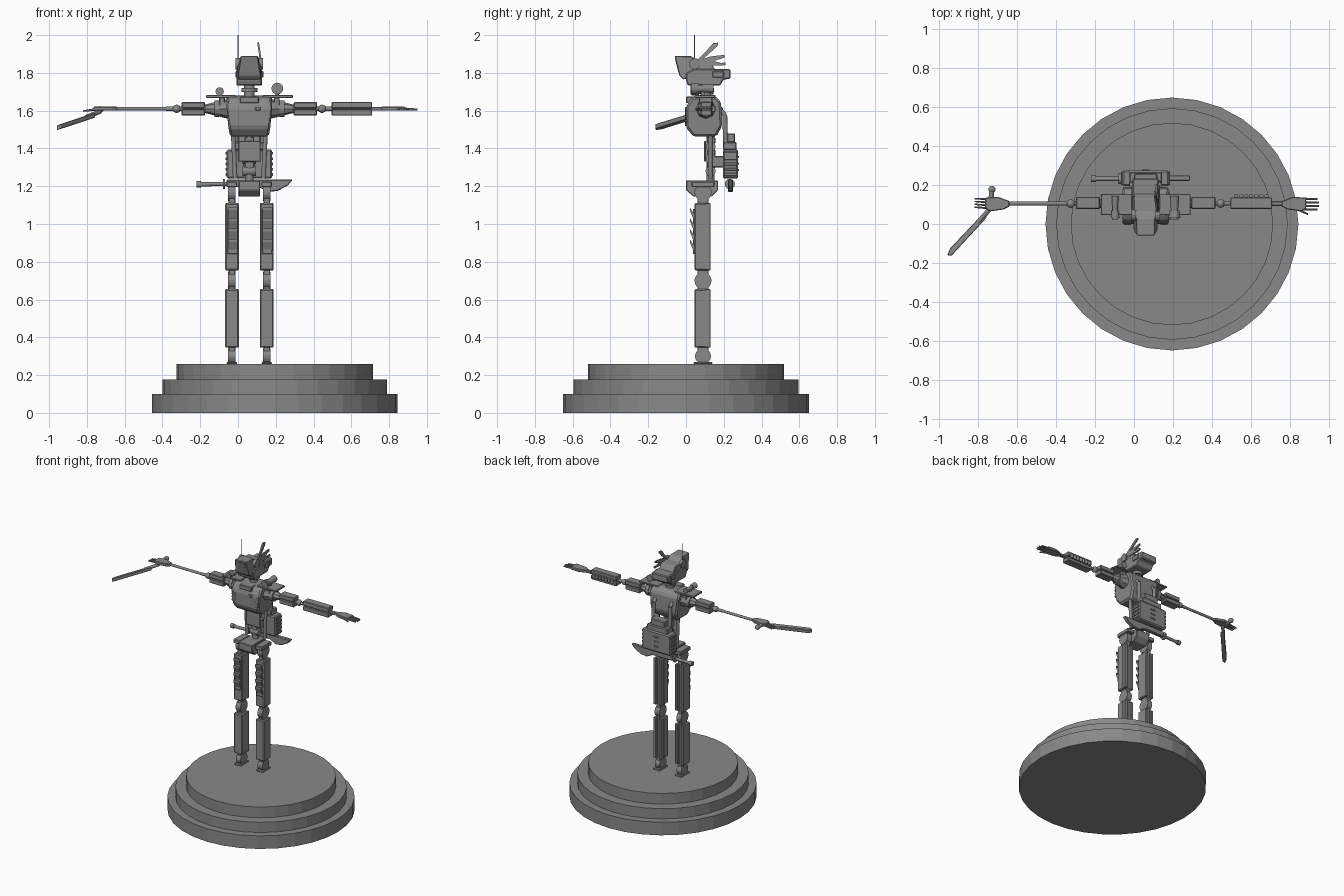
import bpy, bmesh, math
from mathutils import Vector, Matrix

if "Cube" in bpy.data.objects:
    bpy.data.objects.remove(bpy.data.objects["Cube"])

grey = bpy.data.materials.new("plain_grey")
grey.use_nodes = True
grey.diffuse_color = (0.25, 0.25, 0.25, 1)
grey.node_tree.nodes["Principled BSDF"].inputs["Base Color"].default_value = (0.25, 0.25, 0.25, 1)

MID = 0.06      # centre plane of the figure
ARM_Y, ARM_Z = 0.105, 1.61


def finish(name, bm, bevel=0):
    bmesh.ops.recalc_face_normals(bm, faces=bm.faces)
    mesh = bpy.data.meshes.new(name)
    bm.to_mesh(mesh)
    bm.free()
    mesh.materials.append(grey)
    ob = bpy.data.objects.new(name, mesh)
    bpy.context.collection.objects.link(ob)
    if bevel:
        mod = ob.modifiers.new("bevel", 'BEVEL')
        mod.width, mod.segments = bevel, 1
    return ob


def box(name, x, y, z, bevel=0.004):
    """Box from (low, high) ranges."""
    bm = bmesh.new()
    bmesh.ops.create_cube(bm, size=1)
    for v in bm.verts:
        v.co = [r[0] + (c + 0.5) * (r[1] - r[0]) for r, c in zip((x, y, z), v.co)]
    return finish(name, bm, bevel)


def rod(name, a, b, r, r2=None, sides=12):
    """Cylinder or cone between two points."""
    a, b = Vector(a), Vector(b)
    bm = bmesh.new()
    bmesh.ops.create_cone(bm, cap_ends=True, segments=sides, radius1=r,
                          radius2=r if r2 is None else r2, depth=(b - a).length)
    turn = (b - a).to_track_quat('Z', 'Y').to_matrix().to_4x4()
    bm.transform(Matrix.Translation((a + b) / 2) @ turn)
    return finish(name, bm)


def ball(name, at, r):
    bm = bmesh.new()
    bmesh.ops.create_uvsphere(bm, u_segments=16, v_segments=8, radius=r)
    bm.transform(Matrix.Translation(at))
    return finish(name, bm)


def prism(name, pts, lo, hi, axis='x', bevel=0.0, shape=None):
    """Extrude a profile: (y, z) along x, (x, z) along y or (x, y) along z."""
    place = {'x': lambda p, d: (d, p[0], p[1]),
             'y': lambda p, d: (p[0], d, p[1]),
             'z': lambda p, d: (p[0], p[1], d)}[axis]
    bm = bmesh.new()
    rings = [[bm.verts.new(place(p, d)) for p in pts] for d in (lo, hi)]
    bm.faces.new(rings[0])
    bm.faces.new(rings[1])
    for i in range(len(pts)):
        j = (i + 1) % len(pts)
        bm.faces.new((rings[0][i], rings[0][j], rings[1][j], rings[1][i]))
    if shape:
        for v in bm.verts:
            shape(v.co)
    return finish(name, bm, bevel)


# Stepped round base
for i, (r, z0, z1) in enumerate([(0.65, 0, 0.1), (0.595, 0.1, 0.178), (0.52, 0.178, 0.26)]):
    rod(f"base_step_{i}", (0.195, 0, z0), (0.195, 0, z1), r, sides=32)

# Legs
for side, s in (("right", -1), ("left", 1)):
    cx = MID + s * 0.092
    box(f"{side}_foot", (cx - 0.028, cx + 0.028), (0.04, 0.14), (0.258, 0.27))
    for part, z, r in (("ankle", 0.3, 0.042), ("knee", 0.7, 0.045), ("hip_joint", 1.168, 0.045)):
        rod(f"{side}_{part}", (cx - 0.02, 0.09, z), (cx + 0.02, 0.09, z), r, sides=20)
    for i, (z0, z1) in enumerate([(0.31, 0.35), (0.65, 0.69), (0.71, 0.76), (1.1, 1.16)]):
        box(f"{side}_leg_link_{i}", (cx - 0.018, cx + 0.018), (0.06, 0.12), (z0, z1))
    for part, z0, z1 in (("shin", 0.345, 0.655), ("thigh", 0.755, 1.11)):
        box(f"{side}_{part}", (cx - 0.036, cx + 0.036), (0.045, 0.108), (z0, z1), 0.006)
        for k in (-1, 1):
            box(f"{side}_{part}_rear_rail_{k}", (cx + k * 0.024 - 0.011, cx + k * 0.024 + 0.011),
                (0.1, 0.13), (z0, z1), 0.003)
        rod(f"{side}_{part}_piston", (cx, 0.113, z0), (cx, 0.113, z1), 0.009)
    # Overlapping slanted thigh plates
    box(f"{side}_thigh_panel", (cx - 0.024, cx + 0.03), (0.036, 0.05), (0.84, 1.08))
    for i in range(4):
        z = 0.85 + i * 0.056
        prism(f"{side}_thigh_plate_{i}", [(0.042, z), (0.02, z + 0.055), (0.02, z + 0.07), (0.044, z + 0.03)],
              cx - 0.022, cx + 0.03)

# Pelvis
prism("pelvis", [(0, 1.23), (0.17, 1.23), (0.17, 1.18), (0.135, 1.145), (0.04, 1.145), (0, 1.18)],
      MID - 0.057, MID + 0.057, bevel=0.004)
for s in (-1, 1):
    box(f"pelvis_side_{s}", (MID + s * 0.092 - 0.028, MID + s * 0.092 + 0.028), (0.03, 0.15), (1.195, 1.225))

# Spine and belly
rod("spine_core", (MID, 0.13, 1.22), (MID, 0.13, 1.47), 0.022)
for i in range(3):
    z = 1.28 + i * 0.065
    rod(f"spine_disc_{i}", (MID - 0.035, 0.13, z), (MID + 0.035, 0.13, z), 0.027)
    box(f"spine_block_{i}", (MID - 0.025, MID + 0.025), (0.11, 0.155), (z + 0.015, z + 0.05))
box("belly_plate", (MID - 0.06, MID + 0.06), (0.095, 0.107), (1.33, 1.44))
for s in (-1, 1):
    rod(f"belly_hose_{s}", (MID + s * 0.075, 0.13, 1.24), (MID + s * 0.085, 0.13, 1.47), 0.012)


# Chest, narrowing downwards
def narrow(co):
    t = min(1, max(0, (co.z - 1.46) / 0.15))
    k = 0.8 + 0.2 * t - (0.1 if co.z > 1.66 else 0)
    co.x = MID + (co.x - MID) * k


prism("chest", [(0, 1.62), (0.03, 1.67), (0.15, 1.68), (0.185, 1.65), (0.192, 1.52),
                (0.16, 1.462), (0.04, 1.462), (0, 1.51)],
      MID - 0.128, MID + 0.128, bevel=0.012, shape=narrow)
box("collar_panel", (MID - 0.05, MID + 0.05), (0.0, 0.06), (1.64, 1.675))
box("chest_buckle", (MID + 0.03, MID + 0.06), (-0.006, 0.02), (1.6, 1.62))
for s in (-1, 1):
    for i in range(4):
        x, z = MID + s * 0.1, 1.53 + i * 0.022
        prism(f"chest_vent_{s}_{i}", [(x + s * 0.012, z + 0.02), (x + s * 0.012, z + 0.012),
              (x - s * 0.025, z - 0.01), (x - s * 0.025, z - 0.004)], -0.005, 0.02, 'y')
    # Shoulder sockets and top plates
    outer = MID + s * 0.235
    inner = MID + s * 0.115
    rod(f"shoulder_{s}", (inner, ARM_Y, ARM_Z), (outer, ARM_Y, ARM_Z), 0.052, 0.022, 8)
    rod(f"shoulder_ring_{s}", (MID + s * 0.16, ARM_Y, ARM_Z), (MID + s * 0.185, ARM_Y, ARM_Z), 0.043)
    ends = sorted((MID + s * 0.07, MID + s * 0.23))
    box(f"shoulder_plate_{s}", ends, (0.045, 0.155), (1.668, 1.682), 0.003)
    box(f"shoulder_plate_post_{s}", sorted((MID + s * 0.13, MID + s * 0.16)), (0.07, 0.14), (1.62, 1.67))

# Shoulder lamps
for name, x, z, r in (("right_lamp", -0.097, 1.702, 0.022), ("left_lamp", 0.208, 1.717, 0.031)):
    rod(name, (x, 0.03, z), (x, 0.07, z), r, r * 0.8, 16)
    rod(name + "_body", (x, 0.07, z), (x, 0.145, z), r * 0.6, r * 0.8)
    rod(name + "_lens", (x, 0.024, z), (x, 0.03, z), r * 0.7, sides=16)
    rod(name + "_post", (x, 0.09, 1.675), (x, 0.09, z), 0.009)

# Backpack
box("backpack", (MID - 0.12, MID + 0.12), (0.195, 0.275), (1.24, 1.395), 0.008)
box("backpack_top", (MID - 0.085, MID + 0.085), (0.195, 0.268), (1.39, 1.435), 0.006)
box("backpack_cap", (MID - 0.06, MID + 0.06), (0.195, 0.26), (1.43, 1.48), 0.006)
box("backpack_spine_mount", (MID - 0.03, MID + 0.03), (0.14, 0.2), (1.3, 1.36))
for s in (-1, 1):
    x = MID + s * 0.07
    rod(f"backpack_hose_{s}", (x, 0.21, 1.42), (x, 0.205, 1.58), 0.013)
    rod(f"backpack_hose_top_{s}", (x, 0.206, 1.578), (x, 0.17, 1.61), 0.013)
    for i in range(5):
        z = 1.255 + i * 0.028
        box(f"backpack_rib_{s}_{i}", sorted((MID + s * 0.115, MID + s * 0.126)), (0.2, 0.27), (z, z + 0.014), 0.002)
for i in range(3):
    box(f"backpack_slot_{i}", (MID - 0.02, MID + 0.02), (0.27, 0.28), (1.28 + i * 0.035, 1.29 + i * 0.035), 0.002)

# Sheathed blade below the backpack
prism("sheath", [(-0.06, 1.235), (0.29, 1.235), (0.265, 1.205), (0.21, 1.175), (0.16, 1.17), (0.11, 1.195), (-0.06, 1.195)],
      0.222, 0.25, 'y', 0.004)
rod("sword_grip", (-0.2, 0.232, 1.21), (-0.06, 0.232, 1.212), 0.011)
rod("sword_pommel", (-0.22, 0.232, 1.21), (-0.195, 0.232, 1.21), 0.017)
rod("sword_guard", (-0.08, 0.232, 1.212), (-0.068, 0.232, 1.212), 0.027)

# Neck and head
rod("neck", (MID, 0.105, 1.66), (MID, 0.105, 1.75), 0.028)
rod("neck_ring", (MID, 0.105, 1.7), (MID, 0.105, 1.72), 0.042)
prism("jaw", [(0, 1.76), (0.01, 1.732), (0.18, 1.732), (0.2, 1.765), (0.235, 1.768),
              (0.235, 1.82), (0.04, 1.82), (0, 1.8)], MID - 0.068, MID + 0.068, bevel=0.006)
prism("skull", [(-0.06, 1.89), (0.03, 1.888), (0.06, 1.86), (0.13, 1.855), (0.16, 1.81), (-0.015, 1.765), (-0.035, 1.785)],
      MID - 0.062, MID + 0.062, bevel=0.004,
      shape=lambda co: setattr(co, "x", MID + (co.x - MID) * (0.72 if co.z > 1.87 else 1)))
prism("visor", [(-0.058, 1.873), (-0.04, 1.8), (-0.03, 1.8), (-0.045, 1.873)], MID - 0.032, MID + 0.032)
for s in (-1, 1):
    rod(f"ear_disc_{s}", (MID + s * 0.05, 0.045, 1.848), (MID + s * 0.073, 0.045, 1.848), 0.03, sides=16)
    box(f"jaw_block_{s}", sorted((MID + s * 0.055, MID + s * 0.074)), (0.14, 0.2), (1.775, 1.81))
rod("antenna", (0, 0.045, 1.84), (0, 0.045, 2.0), 0.003, sides=6)

# Crest feathers on the left ear
for i, (y, z) in enumerate([(0.17, 1.96), (0.205, 1.895), (0.21, 1.855)]):
    dy, dz = y - 0.05, z - 1.85
    prism(f"crest_feather_{i}", [(0.05, 1.84), (0.05 + dy * 0.6, 1.835 + dz * 0.6), (y, z - 0.014), (y, z),
          (y - 0.025, z - 0.002), (0.05 + dy * 0.5, 1.864 + dz * 0.5), (0.05, 1.86)],
          0.118, 0.128, shape=lambda co: setattr(co, "x", co.x - max(0, co.z - 1.85) * 0.15))

# Arms: upper arm, elbow, forearm, hand
for side, s in (("right", -1), ("left", 1)):
    def X(d):
        return MID + s * d
    for k in (-1, 1):
        z = ARM_Z + k * 0.019
        box(f"{side}_upper_arm_shell_{k}", sorted((X(0.235), X(0.358))), (0.077, 0.14), (z - 0.0165, z + 0.0165))
    rod(f"{side}_arm_core", (X(0.22), ARM_Y, ARM_Z), (X(0.44), ARM_Y, ARM_Z), 0.011)
    ball(f"{side}_elbow", (X(0.385), ARM_Y, ARM_Z), 0.022)
    rod(f"{side}_forearm_rod", (X(0.4), ARM_Y, ARM_Z), (X(0.71), ARM_Y, ARM_Z), 0.0095)
    # Hand
    w = X(0.7)
    prism(f"{side}_palm", [(w, 0.09), (w + s * 0.03, 0.075), (w + s * 0.1, 0.065), (w + s * 0.125, 0.08),
          (w + s * 0.125, 0.135), (w + s * 0.06, 0.14), (w, 0.118)], ARM_Z - 0.01, ARM_Z + 0.012, 'z', 0.004)

# Right hand grips a blade
rod("right_thumb", (-0.735, 0.12, 1.607), (-0.732, 0.175, 1.607), 0.013)
ball("right_thumb_tip", (-0.73, 0.178, 1.606), 0.018)
for i in range(4):
    y = 0.082 + i * 0.015
    rod(f"right_finger_{i}", (-0.75, y, 1.607), (-0.82, y + 0.004, 1.598), 0.007, 0.004, 6)
tip, hilt = Vector((-0.95, -0.16, 1.508)), Vector((-0.73, 0.09, 1.595))
rod("held_blade_hilt", hilt, hilt.lerp(tip, 0.32), 0.012)
prism("held_blade", [(-0.775, 0.055), (-0.755, 0.035), (-0.938, -0.163), (-0.96, -0.16), (-0.945, -0.125)],
      -0.013, 0.013, 'z', 0.003,
      shape=lambda co: setattr(co, "z", 1.572 + co.z + (co.x + 0.77) * 0.33))

# Left forearm armour, cartridge row and fingers
for k in (-1, 1):
    z = ARM_Z + k * 0.0195
    box(f"left_forearm_shell_{k}", (0.495, 0.71), (0.078, 0.137), (z - 0.017, z + 0.017))
box("left_wrist", (0.7, 0.77), (0.093, 0.118), (ARM_Z - 0.01, ARM_Z + 0.01))
for i in range(7):
    x = 0.525 + i * 0.026
    rod(f"left_cartridge_{i}", (x, 0.144, ARM_Z - 0.015), (x, 0.144, ARM_Z + 0.015), 0.011)
for i in range(4):
    y = 0.075 + i * 0.018
    length = 0.955 - abs(i - 1.5) * 0.008
    rod(f"left_finger_{i}", (0.87, y, ARM_Z), (length, y, ARM_Z - 0.004), 0.0075, 0.005, 6)
rod("left_thumb", (0.83, 0.08, ARM_Z), (0.895, 0.05, ARM_Z - 0.004), 0.008, 0.005, 6)
